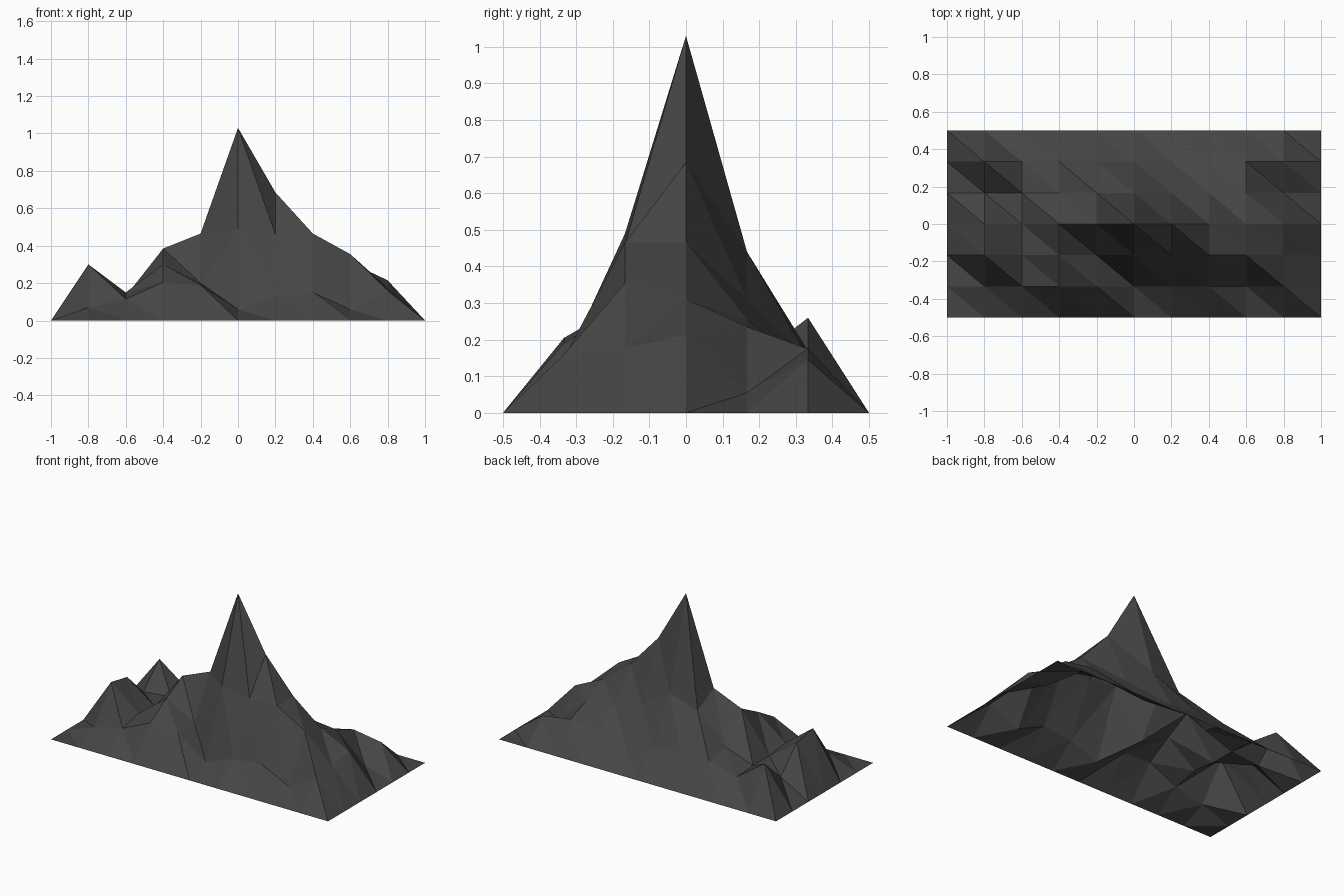
import bpy, bmesh

if "Cube" in bpy.data.objects:
    bpy.data.objects.remove(bpy.data.objects["Cube"])

# Interior heights of the terrain, rows from front (-y) to back (+y)
HEIGHTS = [
    [.07, .115, .205, .19, .06, .13, .15, .06, .16],
    [.30, .15, .30, .20, .49, .46, .465, .355, .175],
    [.27, .13, .385, .465, 1.03, .685, .465, .31, .215],
    [.11, .13, .20, .38, .44, .31, .255, .235, .055],
    [.26, .12, .17, .17, .15, .10, .13, .175, .145],
]
NX, NY = 10, 6


def height(i, j):
    # The outer border lies flat on the ground
    if i in (0, NX) or j in (0, NY):
        return 0.0
    return HEIGHTS[j - 1][i - 1]


# Open faceted sheet on a regular grid
bm = bmesh.new()
grid = [[bm.verts.new((-1 + 2 * i / NX, -.5 + j / NY, height(i, j)))
         for i in range(NX + 1)] for j in range(NY + 1)]
for j in range(NY):
    for i in range(NX):
        a, b = grid[j][i], grid[j][i + 1]
        c, d = grid[j + 1][i + 1], grid[j + 1][i]
        bm.faces.new((a, b, d))
        bm.faces.new((b, c, d))

mesh = bpy.data.meshes.new("mountain")
bm.to_mesh(mesh)
bm.free()
mountain = bpy.data.objects.new("mountain", mesh)
bpy.context.collection.objects.link(mountain)

# Dark rock colour
rock = bpy.data.materials.new("dark_rock")
rock.diffuse_color = (.06, .06, .06, 1)
rock.use_nodes = True
rock.node_tree.nodes["Principled BSDF"].inputs["Base Color"].default_value = rock.diffuse_color
mesh.materials.append(rock)
